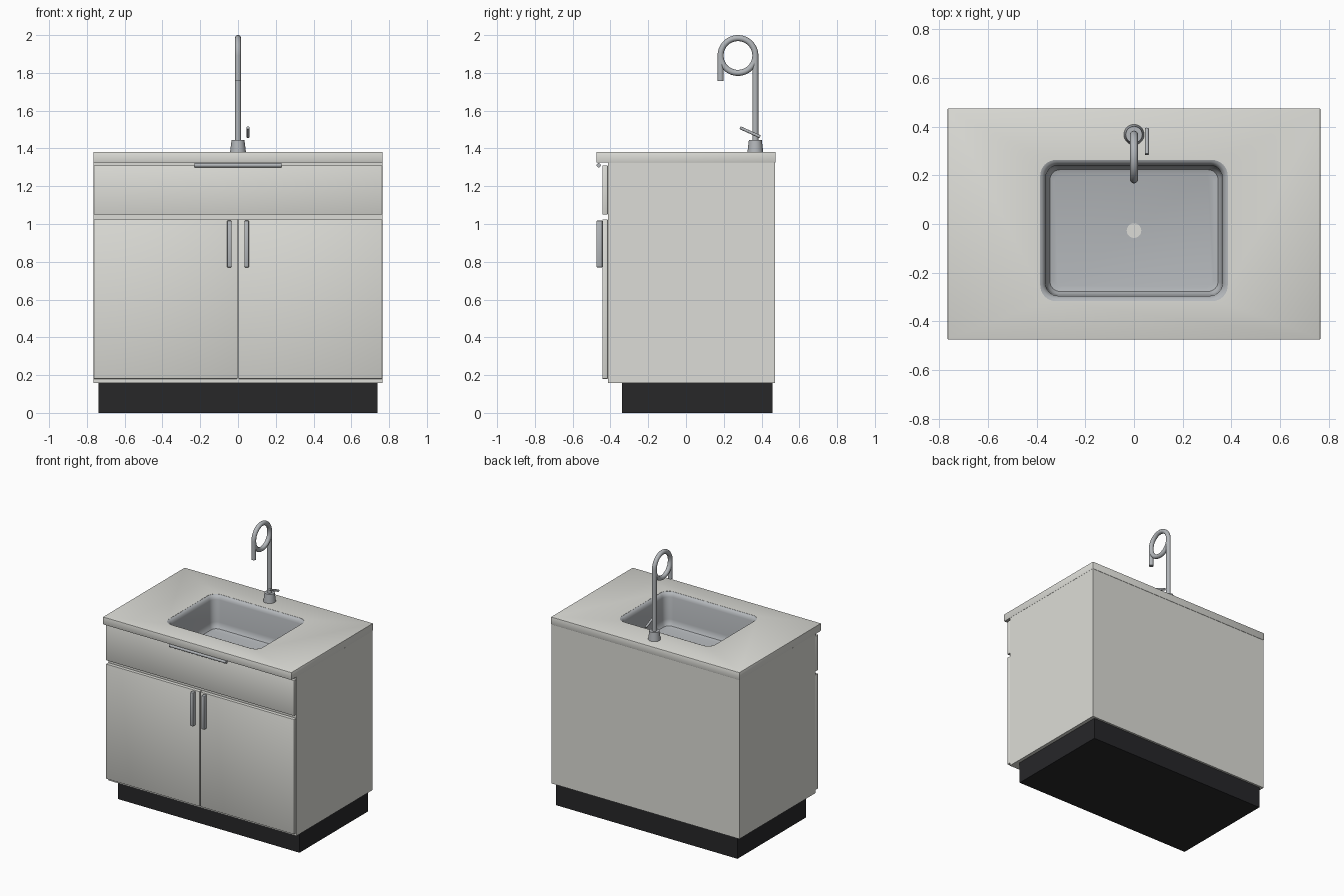
import bpy, bmesh, math
from mathutils import Vector

if "Cube" in bpy.data.objects:
    bpy.data.objects.remove(bpy.data.objects["Cube"])


def material(name, rgb):
    m = bpy.data.materials.new(name)
    m.diffuse_color = (*rgb, 1)
    m.use_nodes = True
    m.node_tree.nodes["Principled BSDF"].inputs["Base Color"].default_value = m.diffuse_color
    return m


PAINT = material("warm_grey", (0.72, 0.72, 0.68))
STEEL = material("steel", (0.45, 0.47, 0.49))
BLACK = material("black", (0.02, 0.02, 0.022))


def finish(bm, name, mat, bevel=0.0):
    me = bpy.data.meshes.new(name)
    if bevel:
        bmesh.ops.bevel(bm, geom=bm.edges[:], offset=bevel, segments=2,
                        profile=0.5, affect='EDGES')
    bm.to_mesh(me)
    bm.free()
    ob = bpy.data.objects.new(name, me)
    bpy.context.collection.objects.link(ob)
    me.materials.append(mat)
    smooth(ob)
    return ob


def smooth(ob):
    bpy.ops.object.select_all(action='DESELECT')
    ob.select_set(True)
    bpy.context.view_layer.objects.active = ob
    bpy.ops.object.shade_smooth_by_angle(angle=math.radians(35))


def box(name, lo, hi, mat=PAINT, bevel=0.0, open_top=False):
    bm = bmesh.new()
    bmesh.ops.create_cube(bm, size=1)
    for v in bm.verts:
        v.co = Vector([lo[i] if v.co[i] < 0 else hi[i] for i in range(3)])
    if open_top:
        top = [f for f in bm.faces if f.normal.z > 0.9]
        bmesh.ops.delete(bm, geom=top, context='FACES_ONLY')
    return finish(bm, name, mat, bevel)


def rod(name, a, b, r1, r2=None, mat=STEEL, sides=32):
    a, b = Vector(a), Vector(b)
    bm = bmesh.new()
    bmesh.ops.create_cone(bm, cap_ends=True, segments=sides, radius1=r1,
                          radius2=r1 if r2 is None else r2, depth=(b - a).length)
    bm.transform((b - a).to_track_quat('Z', 'Y').to_matrix().to_4x4())
    bmesh.ops.translate(bm, verts=bm.verts, vec=(a + b) / 2)
    return finish(bm, name, mat)


def round_rect(inset, z, hx=0.385, hy=0.29, cy=-0.027, radius=0.065, n=8):
    hx, hy, r = hx - inset, hy - inset, max(radius - inset * 0.6, 0.02)
    pts = []
    for q, (sx, sy) in enumerate([(1, 1), (-1, 1), (-1, -1), (1, -1)]):
        for i in range(n + 1):
            t = math.pi / 2 * (q + i / n)
            pts.append((sx * (hx - r) + r * math.cos(t),
                        cy + sy * (hy - r) + r * math.sin(t), z))
    return pts


def loft(name, loops, mat, cap_start=False):
    bm = bmesh.new()
    rings = [[bm.verts.new(p) for p in lp] for lp in loops]
    n = len(rings[0])
    for a, b in zip(rings, rings[1:]):
        for i in range(n):
            j = (i + 1) % n
            bm.faces.new((a[i], a[j], b[j], b[i]))
    bm.faces.new(rings[-1])
    if cap_start:
        bm.faces.new(rings[0][::-1])
        bmesh.ops.recalc_face_normals(bm, faces=bm.faces)
    return finish(bm, name, mat)


# Cabinet carcass and recessed plinth
box("plinth", (-0.738, -0.34, 0), (0.738, 0.457, 0.16), BLACK)
box("cabinet_body", (-0.764, -0.414, 0.158), (0.764, 0.472, 1.326), open_top=True)

# Drawer front and its bar handle
box("drawer_front", (-0.764, -0.442, 1.05), (0.764, -0.414, 1.31), bevel=0.003)
rod("drawer_handle", (-0.23, -0.462, 1.311), (0.23, -0.462, 1.311), 0.011)

# Pair of doors with upright handles
for side, s in (("left", -1), ("right", 1)):
    x = sorted((s * 0.003, s * 0.764))
    box(side + "_door", (x[0], -0.442, 0.18), (x[1], -0.414, 1.024), bevel=0.003)
    x = sorted((s * 0.034, s * 0.058))
    box(side + "_door_handle", (x[0], -0.475, 0.77), (x[1], -0.442, 1.018),
        STEEL, bevel=0.005)

# Countertop with the sink opening cut out
top = box("countertop", (-0.766, -0.475, 1.325), (0.766, 0.475, 1.382), bevel=0.005)
cutter = loft("opening_cutter", [round_rect(0, 1.2), round_rect(0, 1.5)], PAINT, True)
cutter.hide_render = True
mod = top.modifiers.new("opening", 'BOOLEAN')
mod.operation, mod.solver, mod.object = 'DIFFERENCE', 'EXACT', cutter
bpy.context.view_layer.objects.active = top
bpy.ops.object.modifier_apply(modifier=mod.name)
bpy.data.objects.remove(cutter)
smooth(top)

# Sink basin: rolled lip, walls, filleted floor
profile = [(0, 1.381), (0.008, 1.378), (0.017, 1.368), (0.022, 1.352), (0.025, 1.19),
           (0.029, 1.165), (0.040, 1.148), (0.058, 1.142)]
loft("sink_basin", [round_rect(i, z) for i, z in profile], STEEL)
rod("drain", (0, -0.027, 1.138), (0, -0.027, 1.146), 0.03, mat=PAINT)

# Faucet: tapered base, pole, loop, spout and side lever
FY, RING = 0.367, 0.092
rod("faucet_base", (0, FY, 1.38), (0, FY, 1.445), 0.042, 0.034)
rod("faucet_pole", (0, FY, 1.44), (0, FY, 1.893), 0.016)
bpy.ops.mesh.primitive_torus_add(major_radius=RING, minor_radius=0.016,
                                 major_segments=64, minor_segments=20,
                                 location=(0, FY - RING, 1.892),
                                 rotation=(0, math.pi / 2, 0))
loop = bpy.context.object
loop.name = "faucet_loop"
loop.data.materials.append(STEEL)
smooth(loop)
rod("faucet_spout", (0, FY - 2 * RING, 1.892), (0, FY - 2 * RING, 1.758), 0.016)
rod("faucet_lever", (0.053, 0.392, 1.462), (0.053, 0.286, 1.51), 0.008, sides=20)
